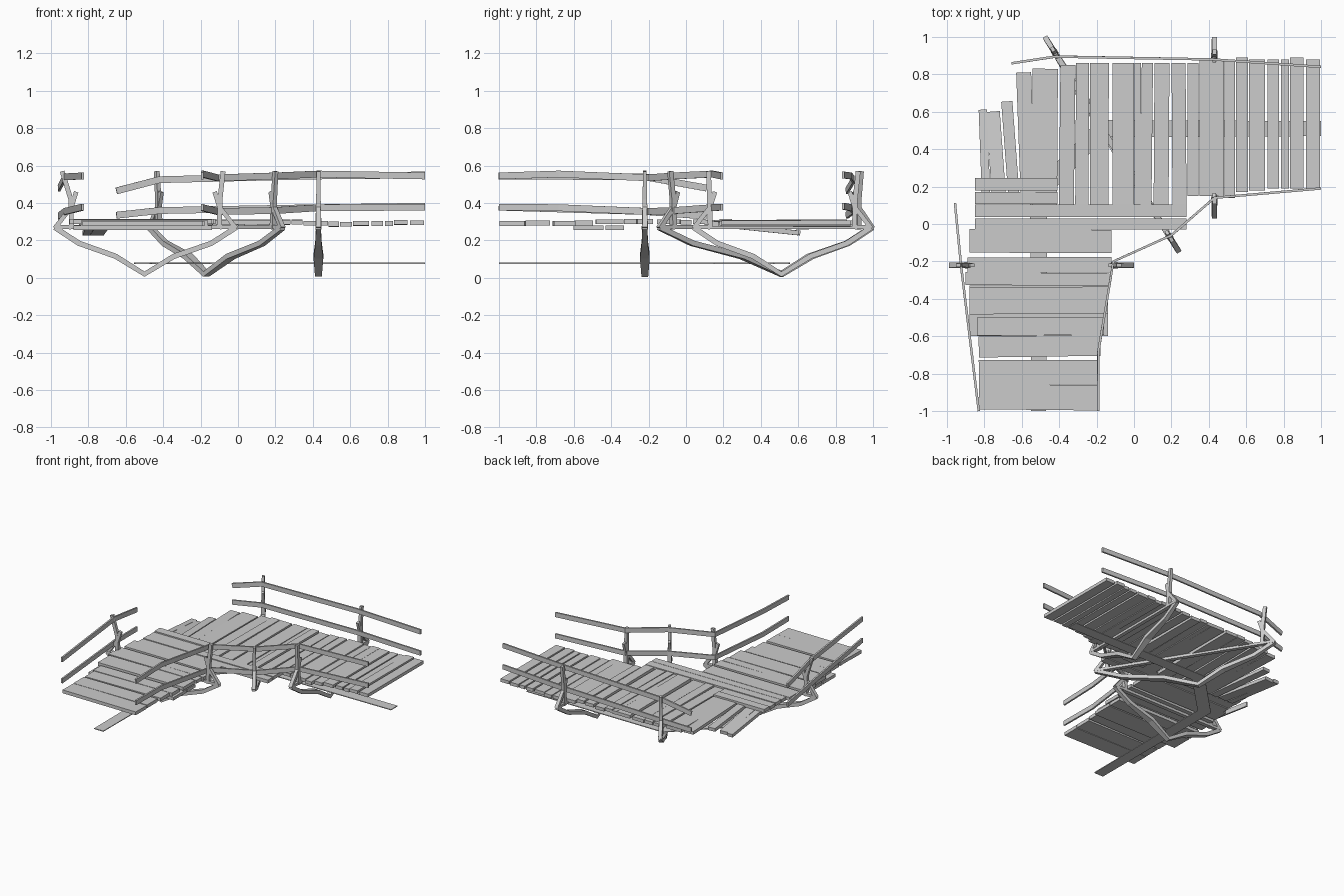
import bpy, bmesh, random
from mathutils import Vector

if "Cube" in bpy.data.objects:
    bpy.data.objects.remove(bpy.data.objects["Cube"])

random.seed(4)
UP = Vector((0, 0, 1))


def sweep(name, pts, widths, height, side=None):
    """Rectangular bar along a path; side = fixed width direction (else horizontal)."""
    pts = [Vector(p) for p in pts]
    if not isinstance(widths, (list, tuple)):
        widths = [widths] * len(pts)
    bm = bmesh.new()
    rings = []
    for i, p in enumerate(pts):
        a = (p - pts[i - 1]).normalized() if i > 0 else Vector()
        b = (pts[i + 1] - p).normalized() if i < len(pts) - 1 else Vector()
        t = (a + b).normalized()
        s = side.copy() if side else t.cross(UP).normalized()
        n = s.cross(t).normalized()
        s, n = s * widths[i] / 2, n * height / 2
        rings.append([bm.verts.new(p + q) for q in (s + n, n - s, -s - n, s - n)])
    for r, q in zip(rings, rings[1:]):
        for k in range(4):
            bm.faces.new((r[k], r[(k + 1) % 4], q[(k + 1) % 4], q[k]))
    bm.faces.new(rings[0])
    bm.faces.new(rings[-1][::-1])
    bmesh.ops.recalc_face_normals(bm, faces=bm.faces)
    me = bpy.data.meshes.new(name)
    bm.to_mesh(me)
    bm.free()
    ob = bpy.data.objects.new(name, me)
    bpy.context.collection.objects.link(ob)
    return ob


def jit(a):
    return random.uniform(-a, a)


# planks of the arm running to +x: (x start, x end, y near, y far)
for x0, x1, y0, y1 in [
        (-.54, -.405, .1, .83), (-.40, -.32, .1, .85), (-.31, -.24, .1, .86),
        (-.23, -.13, .1, .86), (-.12, -.005, .1, .86), (0, .035, .1, .86),
        (.04, .1, .1, .86), (.11, .19, .1, .86), (.2, .275, .1, .86),
        (.285, .345, .15, .86), (.35, .48, .15, .88), (.485, .54, .14, .88),
        (.545, .61, .17, .89), (.615, .70, .18, .88), (.715, .775, .19, .88),
        (.785, .83, .19, .88), (.835, .905, .19, .89), (.92, .995, .19, .88)]:
    x, z = (x0 + x1) / 2, .292 + jit(.006)
    j = .008 if x < .3 else 0
    sweep("long_arm_plank", [(x + jit(j), y0, z), (x + jit(j), y1, z + jit(.004))], x1 - x0, .025)

# short fanned planks drooping at the outer corner
for xa, xb, y1, w, z1 in [(-.565, -.59, .81, .08, .285), (-.64, -.68, .655, .06, .27),
                          (-.72, -.755, .6, .075, .24), (-.79, -.808, .61, .045, .24)]:
    sweep("broken_corner_plank", [(xa, .12, .29), (xb, y1, z1)], w, .025)

# wide planks across the corner
for x1, y0, y1 in [(.28, -.03, .03), (.28, .037, .103), (-.41, .108, .17), (-.41, .178, .245)]:
    y, z = (y0 + y1) / 2, .3 + jit(.004)
    sweep("corner_plank", [(-.85, y, z), (x1, y, z)], y1 - y0, .026)

# planks of the arm running to -y: (y start, y end, x left, x right)
for y0, y1, xa, xb in [(-.16, -.035, -.88, -.12), (-.255, -.172, -.89, -.12),
                       (-.33, -.262, -.9, -.13), (-.485, -.34, -.88, -.14),
                       (-.592, -.496, -.84, -.16), (-.712, -.6, -.83, -.18),
                       (-.85, -.72, -.83, -.19), (-.995, -.86, -.83, -.19)]:
    y, z = (y0 + y1) / 2, .295 + jit(.006)
    sweep("short_arm_plank", [(xa, y + jit(.008), z), (xb, y + jit(.008), z)], y1 - y0, .026)
for y0, y1 in [(-.43, -.33), (-.6, -.44)]:
    sweep("under_plank", [(-.88, (y0 + y1) / 2, .268), (-.14, (y0 + y1) / 2, .268)], y1 - y0, .024)


# V-shaped support frames with a cross beam, posts and braces
def frame(c, d, left, right, lean_l, lean_r):
    d = Vector((d[0], d[1], 0)).normalized()
    n = d.cross(UP)

    def at(u, z):
        return Vector((c[0], c[1], z)) + d * u

    prof = [(1, .27), (.73, .185), (.32, .115), (0, .02)]
    path = [at(-left * u, z) for u, z in prof] + [at(right * u, z) for u, z in prof[-2::-1]]
    sweep("v_support", path, [.026, .034, .052, .036, .052, .034, .026], .028, n)
    sweep("cross_beam", [at(-left, .272), at(right, .272)], .03, .02, n)
    for sgn, r, lean in ((-1, left, lean_l), (1, right, lean_r)):
        p = sgn * (r - .09)
        sweep("post", [at(p, .26), at(p + sgn * .004, .42), at(p + sgn * lean, .57)],
              [.034, .024, .02], .026, n)
        sweep("brace", [at(sgn * r, .265), at(sgn * (r - .09), .38), at(sgn * (r - .115), .46)],
              [.028, .024, .018], .024, n)


frame((-.5, -.22), (1, 0), .48, .49, .05, .02)
frame((-.17, .51), (.53, -.85), .57, .77, .02, .02)
frame((.43, .51), (0, 1), .47, .48, .01, .02)

# hand rails, upper and lower
rails = {
    "back_rail": [(-.65, .86, .465, .335), (-.42, .895, .525, .36), (.42, .88, .545, .375), (1, .84, .55, .383)],
    "inner_rail": [(-.19, -1, .545, .378), (-.19, -.68, .555, .375), (-.11, -.2, .535, .355),
                   (.2, -.06, .545, .36), (.43, .14, .555, .375), (1, .19, .545, .378)],
    "left_rail": [(-.83, -1, .545, .378), (-.925, -.22, .54, .355), (-.957, .11, .45, .325)],
}
rails["left_rail"][2] = (-.957, .11, .48, .33)
for name, pts in rails.items():
    for k, level in ((2, "upper_"), (3, "lower_")):
        sweep(level + name, [(p[0], p[1], p[k]) for p in pts], .013, .036)

# flat stringer strip tying the feet of the frames together
sweep("foot_strip", [(-.51, -1, .078), (-.51, .17, .078), (-.17, .51, .078), (1, .51, .078)],
      [.08, .1, .1, .08], .006)
